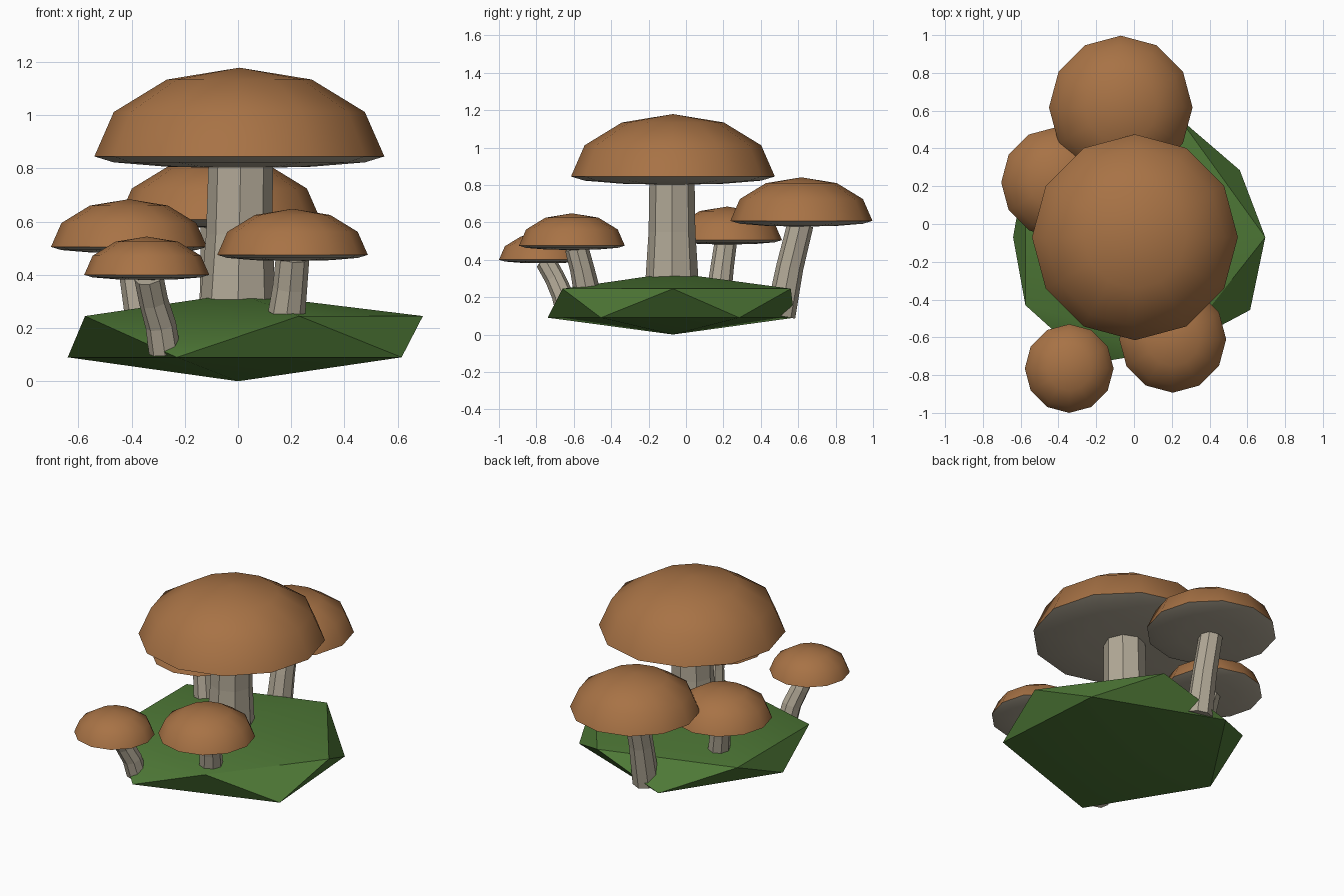
import bpy, bmesh, math
from mathutils import Vector

if "Cube" in bpy.data.objects:
    bpy.data.objects.remove(bpy.data.objects["Cube"])


def material(name, rgb):
    m = bpy.data.materials.new(name)
    m.diffuse_color = (*rgb, 1)
    m.use_nodes = True
    m.node_tree.nodes["Principled BSDF"].inputs["Base Color"].default_value = m.diffuse_color
    return m


BROWN = material("cap_brown", (0.39, 0.17, 0.06))
CREAM = material("stem_cream", (0.445, 0.397, 0.309))
GREEN = material("grass_green", (0.076, 0.188, 0.037))


def finish(bm, name, mats, smooth=None):
    bmesh.ops.recalc_face_normals(bm, faces=bm.faces)
    mesh = bpy.data.meshes.new(name)
    bm.to_mesh(mesh)
    bm.free()
    for m in mats:
        mesh.materials.append(m)
    ob = bpy.data.objects.new(name, mesh)
    bpy.context.collection.objects.link(ob)
    if smooth:
        bpy.ops.object.select_all(action='DESELECT')
        ob.select_set(True)
        bpy.context.view_layer.objects.active = ob
        bpy.ops.object.shade_smooth_by_angle(angle=math.radians(smooth))
    return ob


# Cap: domed top half, shallow underside in the stem colour
def cap(name, x, y, rim_z, r):
    bm = bmesh.new()
    bmesh.ops.create_uvsphere(bm, u_segments=12, v_segments=6, radius=1)
    for f in bm.faces:
        f.material_index = 0 if f.calc_center_median().z > 0 else 1
    for v in bm.verts:
        squash = 0.612 if v.co.z > 0 else 0.082
        v.co = Vector((x + v.co.x * r, y + v.co.y * r, rim_z + v.co.z * r * squash))
    finish(bm, name, [BROWN, CREAM], 45)


# Stem: eight-sided tube through (x, y, z, radius) sections, tilted along its path
def stem(name, sections):
    bm = bmesh.new()
    pts = [Vector(s[:3]) for s in sections]
    rings = []
    for i, p in enumerate(pts):
        along = (pts[min(i + 1, len(pts) - 1)] - pts[max(i - 1, 0)]).normalized()
        turn = Vector((0, 0, 1)).rotation_difference(along)
        ring = []
        for k in range(8):
            a = math.tau * k / 8
            offset = Vector((math.cos(a), math.sin(a), 0)) * sections[i][3]
            ring.append(bm.verts.new(p + turn @ offset))
        rings.append(ring)
    for lo, hi in zip(rings, rings[1:]):
        for k in range(8):
            n = (k + 1) % 8
            bm.faces.new((lo[k], lo[n], hi[n], hi[k]))
    bm.faces.new(rings[0][::-1])
    bm.faces.new(rings[-1])
    finish(bm, name, [CREAM])


# Ground: flattened, slightly uneven twenty-faced mound
bm = bmesh.new()
top = bm.verts.new((0, -0.07, 0.33))
base = bm.verts.new((0, -0.07, 0))
upper = [bm.verts.new((x, y, 0.245)) for x, y in
         ((0.695, -0.07), (0.24, 0.56), (-0.575, 0.30), (-0.575, -0.43), (0.23, -0.66))]
lower = [bm.verts.new((x, y, 0.09)) for x, y in
         ((0.56, 0.285), (-0.21, 0.58), (-0.64, -0.07), (-0.23, -0.74), (0.615, -0.455))]
for i in range(5):
    j = (i + 1) % 5
    bm.faces.new((top, upper[i], upper[j]))
    bm.faces.new((upper[i], lower[i], upper[j]))
    bm.faces.new((lower[i], lower[j], upper[j]))
    bm.faces.new((base, lower[j], lower[i]))
finish(bm, "ground_mound", [GREEN], 30)

# Mushrooms: cap placement, then stem sections from bottom to top
mushrooms = {
    "main": ((0.005, -0.07, 0.845, 0.545),
             [(0, -0.075, 0.29, 0.142), (0.005, -0.075, 0.55, 0.125), (0.01, -0.075, 0.82, 0.121)]),
    "back": ((-0.07, 0.617, 0.608, 0.38),
             [(-0.07, 0.505, 0.10, 0.08), (-0.07, 0.555, 0.36, 0.073), (-0.07, 0.612, 0.59, 0.07)]),
    "left": ((-0.41, 0.22, 0.505, 0.293),
             [(-0.36, 0.18, 0.25, 0.066), (-0.38, 0.195, 0.37, 0.062), (-0.40, 0.212, 0.49, 0.06)]),
    "front_right": ((0.205, -0.61, 0.475, 0.283),
                    [(0.183, -0.535, 0.255, 0.07), (0.195, -0.555, 0.35, 0.065), (0.205, -0.585, 0.463, 0.063)]),
    "front_left": ((-0.343, -0.765, 0.40, 0.235),
                   [(-0.275, -0.635, 0.11, 0.06), (-0.29, -0.66, 0.21, 0.058),
                    (-0.317, -0.70, 0.30, 0.055), (-0.335, -0.75, 0.39, 0.055)]),
}
for name, (c, s) in mushrooms.items():
    cap(name + "_cap", *c)
    stem(name + "_stem", s)
